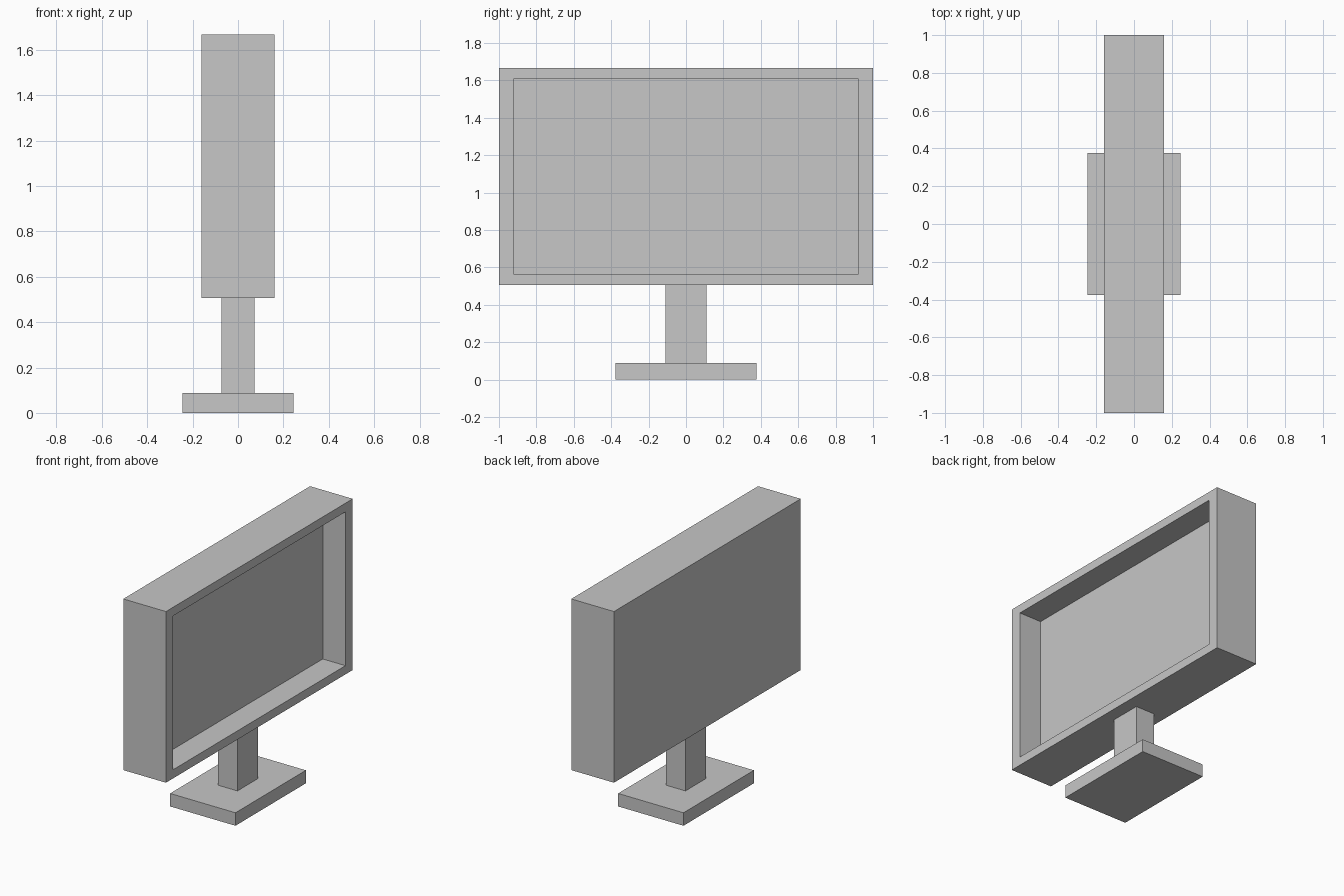
import bpy
import bmesh
from mathutils import Vector

old = bpy.data.objects.get("Cube")
if old:
    bpy.data.objects.remove(old, do_unlink=True)

# One plain grey for the whole model
grey = bpy.data.materials.new("light_grey")
grey.use_nodes = True
COLOUR = (0.57, 0.57, 0.57, 1)
grey.diffuse_color = COLOUR
grey.node_tree.nodes["Principled BSDF"].inputs["Base Color"].default_value = COLOUR


def box(name, half_x, half_y, bottom, top, recess=None):
    """Box centred on the z axis; recess = (side rim, top/bottom rim, depth) on +x."""
    bm = bmesh.new()
    bmesh.ops.create_cube(bm, size=2)
    for v in bm.verts:
        v.co = Vector((v.co.x * half_x, v.co.y * half_y,
                       top if v.co.z > 0 else bottom))
    if recess:
        rim_y, rim_z, depth = recess
        bm.normal_update()
        face = max(bm.faces, key=lambda f: f.normal.x)
        middle = (bottom + top) / 2
        # Rim around the opening
        bmesh.ops.inset_individual(bm, faces=[face], thickness=0.02)
        for v in face.verts:
            v.co.y = (half_y - rim_y) * (1 if v.co.y > 0 else -1)
            v.co.z = top - rim_z if v.co.z > middle else bottom + rim_z
        # Walls and sunken panel
        panel = bmesh.ops.extrude_discrete_faces(bm, faces=[face])["faces"][0]
        for v in panel.verts:
            v.co.x -= depth
    bmesh.ops.recalc_face_normals(bm, faces=bm.faces)
    mesh = bpy.data.meshes.new(name)
    bm.to_mesh(mesh)
    bm.free()
    mesh.materials.append(grey)
    obj = bpy.data.objects.new(name, mesh)
    bpy.context.collection.objects.link(obj)
    return obj


# Stand
box("stand_base", 0.245, 0.377, 0, 0.088)
box("stand_neck", 0.073, 0.11, 0.088, 0.507)

# Screen housing, open toward +x
box("screen_housing", 0.16, 1, 0.507, 1.667, recess=(0.078, 0.059, 0.17))
